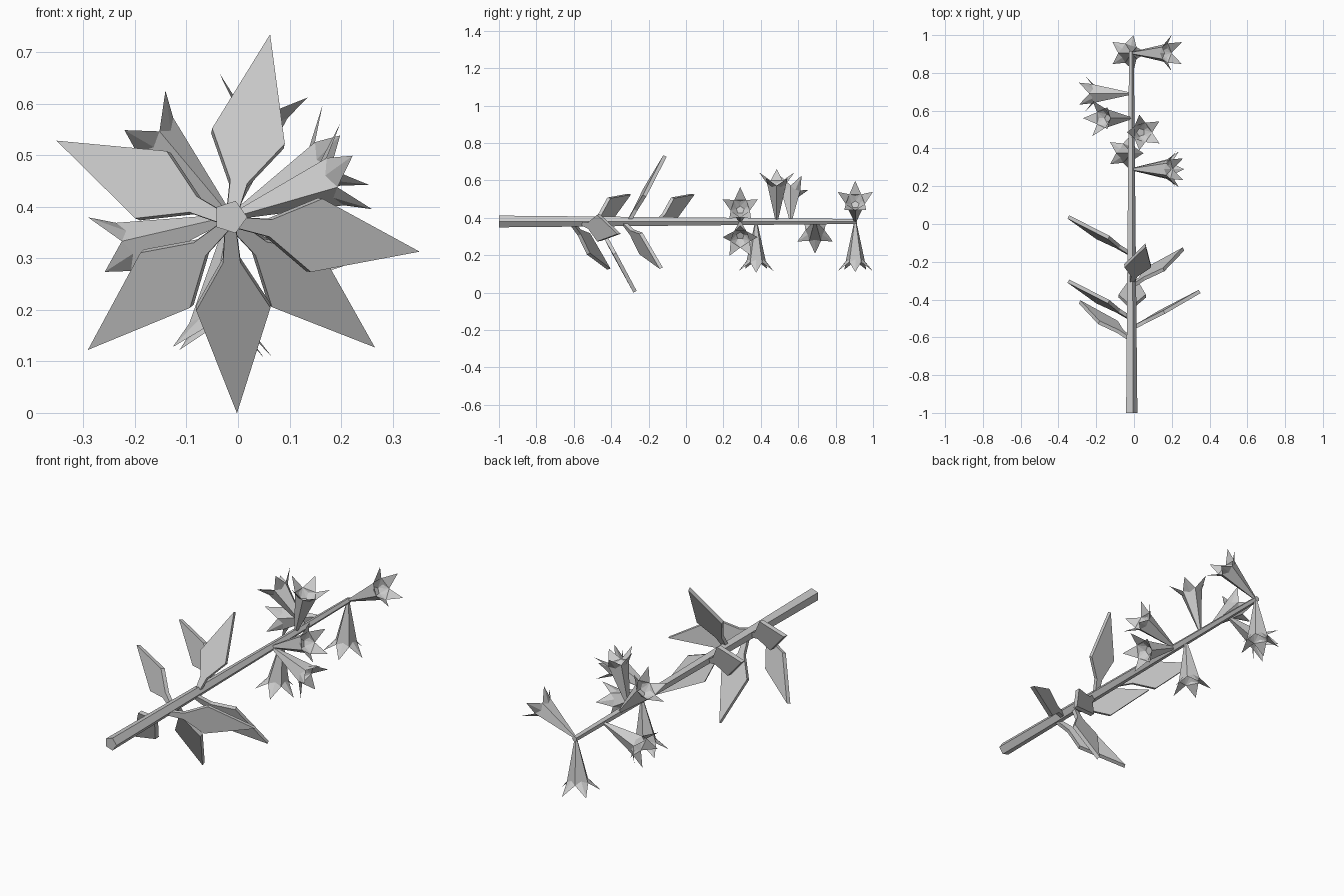
import bpy, bmesh, math
from mathutils import Vector

if "Cube" in bpy.data.objects:
    bpy.data.objects.remove(bpy.data.objects["Cube"])

CX, CZ = -0.015, 0.38   # stem axis

mat = bpy.data.materials.new("plain_grey")
mat.diffuse_color = (0.6, 0.6, 0.6, 1)
mat.use_nodes = True
mat.node_tree.nodes["Principled BSDF"].inputs["Base Color"].default_value = mat.diffuse_color


def frame(angle):
    """Outward and sideways directions around the stem."""
    a = math.radians(angle)
    return (Vector((math.cos(a), 0, math.sin(a))),
            Vector((-math.sin(a), 0, math.cos(a))))


def finish(name, bm):
    bmesh.ops.recalc_face_normals(bm, faces=bm.faces)
    mesh = bpy.data.meshes.new(name)
    bm.to_mesh(mesh)
    bm.free()
    mesh.materials.append(mat)
    bpy.context.collection.objects.link(bpy.data.objects.new(name, mesh))


# tapered five-sided stem
def make_stem():
    bm = bmesh.new()
    rings = []
    for y, r in ((-1, 0.033), (0.915, 0.014)):
        rings.append([bm.verts.new(Vector((CX, y, CZ)) + frame(72 + 72 * i)[0] * r)
                      for i in range(5)])
    a, b = rings
    for i in range(5):
        j = (i + 1) % 5
        bm.faces.new((a[i], a[j], b[j], b[i]))
    bm.faces.new(a)
    bm.faces.new(b)
    finish("stem", bm)


# slab leaf: narrow stalk, wide shoulder, pointed tip
def make_leaf(name, y, angle):
    out, side = frame(angle)
    fwd = Vector((0, 1, 0))
    thick = (fwd * 0.87 - out * 0.49) * 0.02
    half = [(0.0, 0.009), (0.08, 0.017), (0.17, 0.072)]
    outline = half + [(0.372, 0)] + [(r, -w) for r, w in reversed(half)]
    base = Vector((CX, y - 0.012, CZ - 0.009))
    bm = bmesh.new()
    front = [bm.verts.new(base + out * r + side * w + fwd * 0.54 * r)
             for r, w in outline]
    back = [bm.verts.new(v.co + thick) for v in front]
    n = len(front)
    # split into stalk, flare and blade so every face is convex
    for ring in (front, back):
        for ids in ((0, 1, 5, 6), (1, 2, 4, 5), (2, 3, 4)):
            bm.faces.new([ring[i] for i in ids])
    for i in range(n):
        j = (i + 1) % n
        bm.faces.new((front[i], front[j], back[j], back[i]))
    finish(name, bm)


# bell flower: five-sided cone, flared petals and a shallow creased mouth
def make_flower(name, y, angle):
    out, side = frame(angle)
    fwd = Vector((0, 1, 0))
    base = Vector((CX, y, CZ))
    bm = bmesh.new()

    def ring(h, r, offset):
        verts = []
        for i in range(5):
            a = math.radians(72 * i + offset)
            d = side * math.cos(a) + fwd * math.sin(a)
            verts.append(bm.verts.new(base + out * h + d * r))
        return verts

    root = ring(0.005, 0.007, 36)
    notch = ring(0.215, 0.054, 36)
    tip = ring(0.264, 0.099, 0)
    floor = ring(0.18, 0.022, 0)
    bm.faces.new(root)
    bm.faces.new(floor)
    for i in range(5):
        j = (i + 1) % 5
        bm.faces.new((root[i], root[j], notch[j], notch[i]))   # bell side
        bm.faces.new((notch[i], notch[j], tip[j]))             # petal underside
        bm.faces.new((tip[i], notch[i], floor[i]))             # petal upper halves
        bm.faces.new((tip[j], floor[j], notch[i]))
        bm.faces.new((floor[i], notch[i], floor[j]))           # mouth wall
    finish(name, bm)


make_stem()

# leaves: position along the stem, angle around it
leaves = [(-0.61, 222), (-0.555, -9), (-0.50, 155), (-0.47, 272),
          (-0.33, 319), (-0.31, 78), (-0.16, 155)]
for k, (y, ang) in enumerate(leaves):
    make_leaf(f"leaf_{k + 1}", y, ang)

# flowers: position along the stem, angle around it
flowers = [(0.29, 20), (0.29, -25), (0.375, -97), (0.485, 74),
           (0.56, 134), (0.69, 197), (0.905, 30), (0.905, -94)]
for k, (y, ang) in enumerate(flowers):
    make_flower(f"flower_{k + 1}", y, ang)
